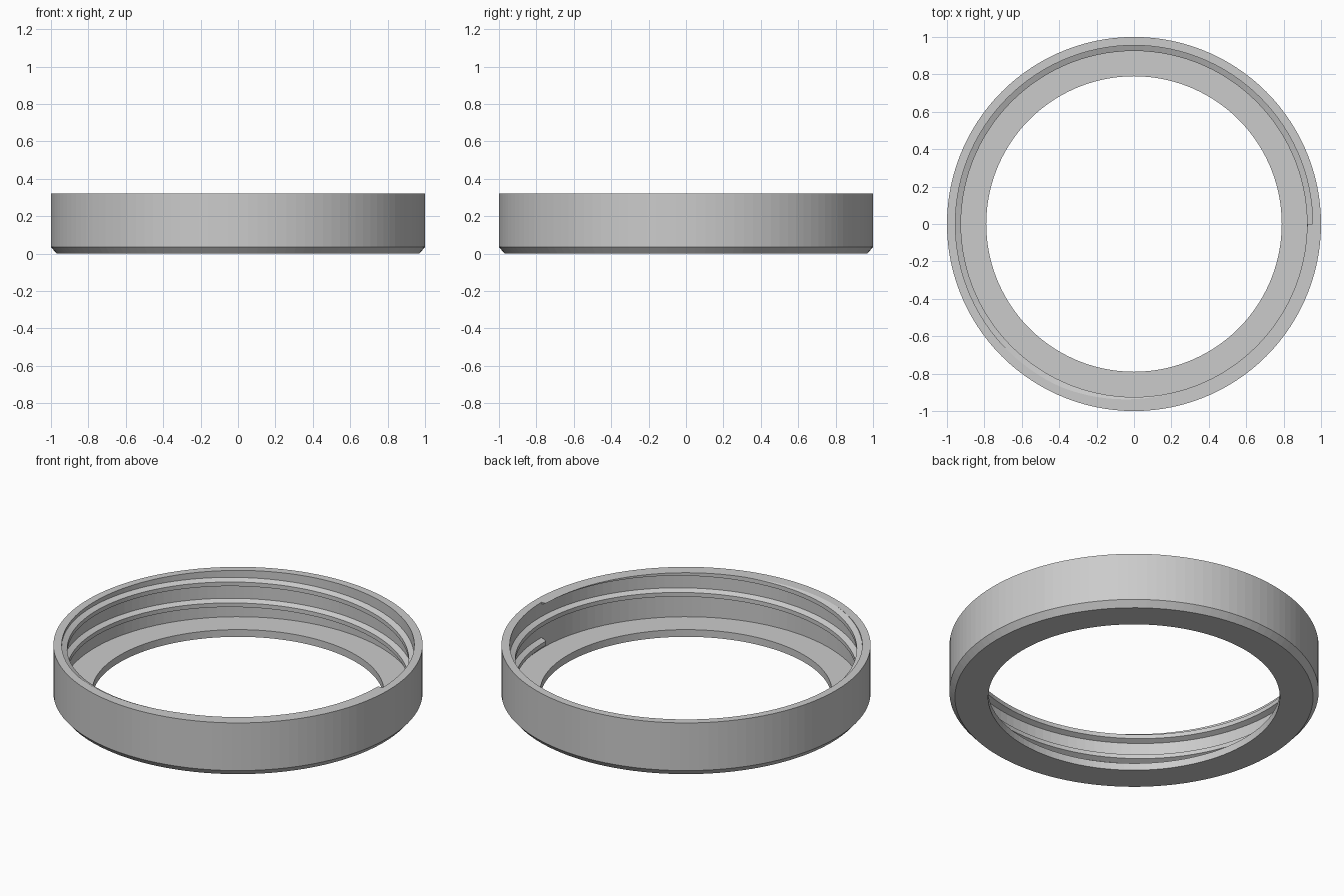
import bpy, bmesh
from math import cos, sin, tau

if "Cube" in bpy.data.objects:
    bpy.data.objects.remove(bpy.data.objects["Cube"])

SEGMENTS = 120
HEIGHT = 0.32
WALL_R = 0.955       # inner face of the side wall
CREST_R = 0.925      # innermost face of the thread
PITCH = 0.125
TURNS = 2

grey = bpy.data.materials.new("light grey")
grey.use_nodes = True
colour = (0.6, 0.6, 0.6, 1)
grey.diffuse_color = colour
grey.node_tree.nodes["Principled BSDF"].inputs["Base Color"].default_value = colour


def sweep(bm, profile, steps, rise, closed):
    """Turn a closed (radius, height) profile round z, climbing by rise per step."""
    rings = []
    for i in range(steps if closed else steps + 1):
        a = tau * i / SEGMENTS
        rings.append([bm.verts.new((r * cos(a), r * sin(a), z + rise * i))
                      for r, z in profile])
    n = len(profile)
    for i in range(steps):
        near, far = rings[i], rings[(i + 1) % len(rings)]
        for j in range(n):
            k = (j + 1) % n
            bm.faces.new((near[j], far[j], far[k], near[k]))
    if not closed:
        bm.faces.new(rings[0])
        bm.faces.new(rings[-1][::-1])


def finish(bm, name):
    bmesh.ops.recalc_face_normals(bm, faces=bm.faces)
    mesh = bpy.data.meshes.new(name)
    bm.to_mesh(mesh)
    bm.free()
    mesh.materials.append(grey)
    obj = bpy.data.objects.new(name, mesh)
    bpy.context.collection.objects.link(obj)
    return obj


# Ring body: chamfered base, side wall and inward flange
bm = bmesh.new()
body = [(0.79, 0), (0.97, 0), (1, 0.035), (1, HEIGHT),
        (WALL_R, HEIGHT), (WALL_R, 0.043), (0.79, 0.043)]
sweep(bm, body, SEGMENTS, 0, True)
finish(bm, "ring_body")

# Internal screw thread, rising counter-clockwise and trimmed at the rim
bm = bmesh.new()
root_r = WALL_R + 0.001
thread = [(root_r, 0.057), (CREST_R, 0.071), (CREST_R, 0.096), (root_r, 0.11)]
sweep(bm, thread, SEGMENTS * TURNS, PITCH / SEGMENTS, False)
bmesh.ops.bisect_plane(bm, geom=bm.verts[:] + bm.edges[:] + bm.faces[:],
                       plane_co=(0, 0, HEIGHT), plane_no=(0, 0, 1), clear_outer=True)
rim_edges = [e for e in bm.edges if e.is_boundary]
bmesh.ops.triangle_fill(bm, edges=rim_edges, use_beauty=True, normal=(0, 0, 1))
finish(bm, "inner_thread")
